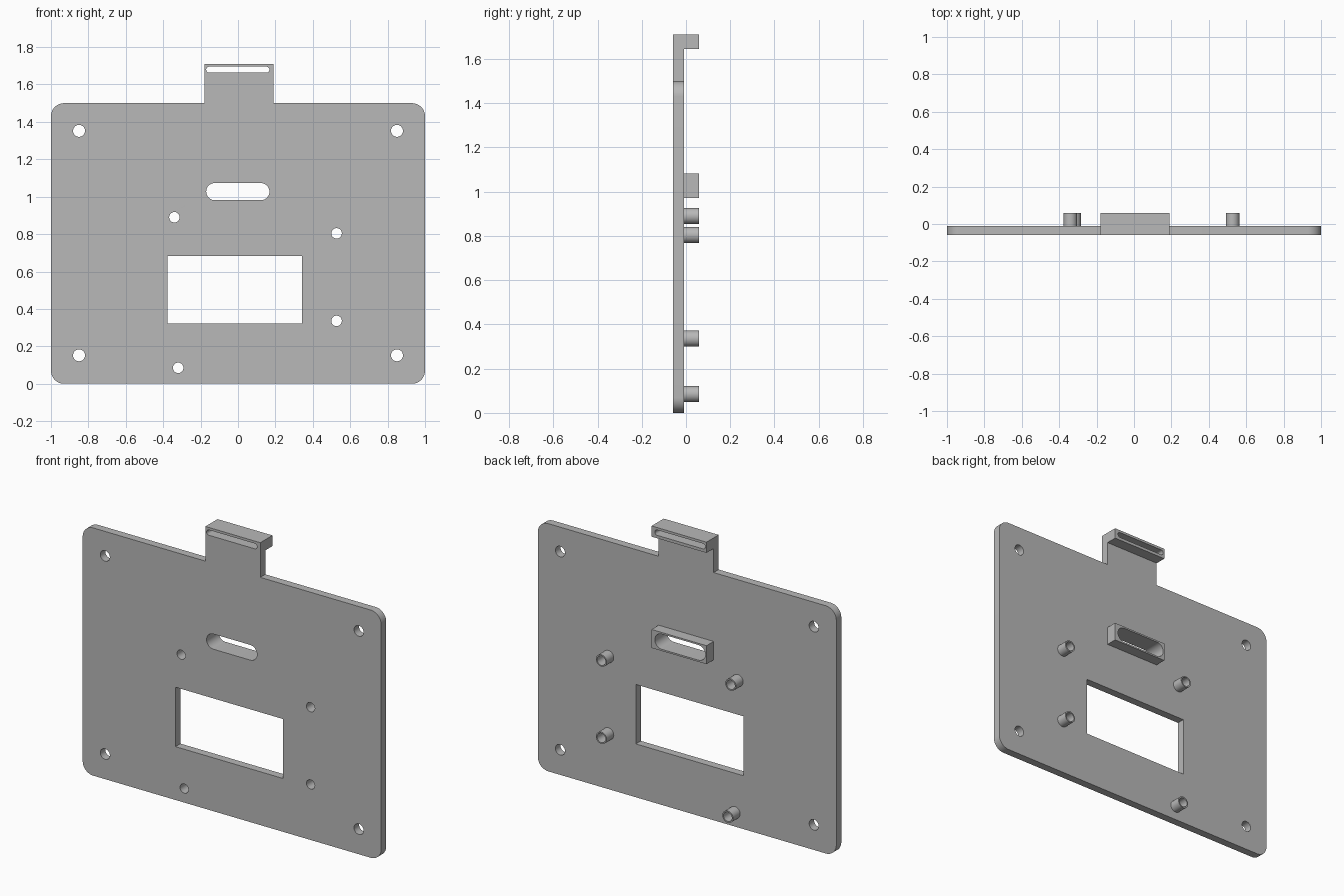
import bpy, bmesh, math
from mathutils import Matrix

cube = bpy.data.objects.get("Cube")
if cube:
    bpy.data.objects.remove(cube, do_unlink=True)

FRONT, PLATE_BACK, BACK = -0.058, -0.01, 0.058

grey = bpy.data.materials.new("plain grey")
grey.use_nodes = True
colour = (0.48, 0.48, 0.48, 1)
grey.diffuse_color = colour
grey.node_tree.nodes["Principled BSDF"].inputs["Base Color"].default_value = colour


def rounded(x0, x1, z0, z1, r=0, steps=10):
    """Corner arcs, counter-clockwise from lower right: four lists of points."""
    corners = [(x1 - r, z0 + r, -90), (x1 - r, z1 - r, 0),
               (x0 + r, z1 - r, 90), (x0 + r, z0 + r, 180)]
    if r == 0:
        return [[(x, z)] for x, z, a in corners]
    return [[(x + r * math.cos(math.radians(a + 90 * i / steps)),
              z + r * math.sin(math.radians(a + 90 * i / steps)))
             for i in range(steps + 1)] for x, z, a in corners]


def loop(*args):
    return sum(rounded(*args), [])


def disc(x, z, r):
    return loop(x - r, x + r, z - r, z + r, r)


def slab(name, outlines, y0, y1):
    """Extrude an outline with holes from y0 to y1."""
    curve = bpy.data.curves.new(name + "_profile", "CURVE")
    curve.dimensions = "2D"
    curve.fill_mode = "BOTH"
    curve.extrude = (y1 - y0) / 2
    for pts in outlines:
        clean = [p for i, p in enumerate(pts) if math.dist(p, pts[i - 1]) > 1e-5]
        spline = curve.splines.new("POLY")
        spline.points.add(len(clean) - 1)
        for point, (x, z) in zip(spline.points, clean):
            point.co = (x, z, 0, 1)
        spline.use_cyclic_u = True
    helper = bpy.data.objects.new(name + "_profile", curve)
    bpy.context.collection.objects.link(helper)
    bpy.context.view_layer.update()
    graph = bpy.context.evaluated_depsgraph_get()
    mesh = bpy.data.meshes.new_from_object(helper.evaluated_get(graph))
    bpy.data.objects.remove(helper, do_unlink=True)
    bpy.data.curves.remove(curve)

    # Stand the slab upright and weld it
    bm = bmesh.new()
    bm.from_mesh(mesh)
    bm.transform(Matrix.Translation((0, (y0 + y1) / 2, 0)) @ Matrix.Rotation(math.pi / 2, 4, "X"))
    bmesh.ops.remove_doubles(bm, verts=bm.verts, dist=1e-5)
    bmesh.ops.recalc_face_normals(bm, faces=bm.faces)
    bm.to_mesh(mesh)
    bm.free()
    mesh.name = name
    mesh.materials.clear()
    mesh.materials.append(grey)
    obj = bpy.data.objects.new(name, mesh)
    bpy.context.collection.objects.link(obj)
    bpy.ops.object.select_all(action="DESELECT")
    obj.select_set(True)
    bpy.context.view_layer.objects.active = obj
    bpy.ops.object.shade_smooth_by_angle(angle=math.radians(30))
    return obj


# Shared openings
TAB_L, TAB_R, TOP, SHOULDER = -0.178, 0.19, 1.71, 1.5
top_slot = loop(-0.17, 0.168, 1.663, 1.695, 0.016)
middle_slot = loop(-0.17, 0.168, 0.981, 1.073, 0.046)
window = loop(-0.378, 0.343, 0.323, 0.683)
posts = [(-0.34, 0.89), (0.527, 0.804), (0.527, 0.336), (-0.32, 0.085)]
post_holes = [disc(x, z, 0.028) for x, z in posts]
corner_holes = [disc(x, z, 0.032) for x in (-0.85, 0.85) for z in (0.152, 1.352)]

# Plate with its top tab in one outline
low_r, up_r, up_l, low_l = rounded(-1, 1, 0, SHOULDER, 0.07)
tab = [(TAB_R, SHOULDER), (TAB_R, TOP), (TAB_L, TOP), (TAB_L, SHOULDER)]
outline = low_r + up_r + tab + up_l + low_l
slab("mounting_plate", [outline, top_slot, middle_slot, window] + post_holes + corner_holes,
     FRONT, PLATE_BACK)

# Slotted blocks on the back
slab("tab_lip", [loop(TAB_L, TAB_R, 1.645, TOP), top_slot], PLATE_BACK, BACK)
slab("slot_collar", [loop(TAB_L, TAB_R, 0.971, 1.083), middle_slot], PLATE_BACK, BACK)

# Hollow standoffs on the back
for i, ((x, z), hole) in enumerate(zip(posts, post_holes), 1):
    slab(f"standoff_{i}", [disc(x, z, 0.036), hole], PLATE_BACK, BACK)
